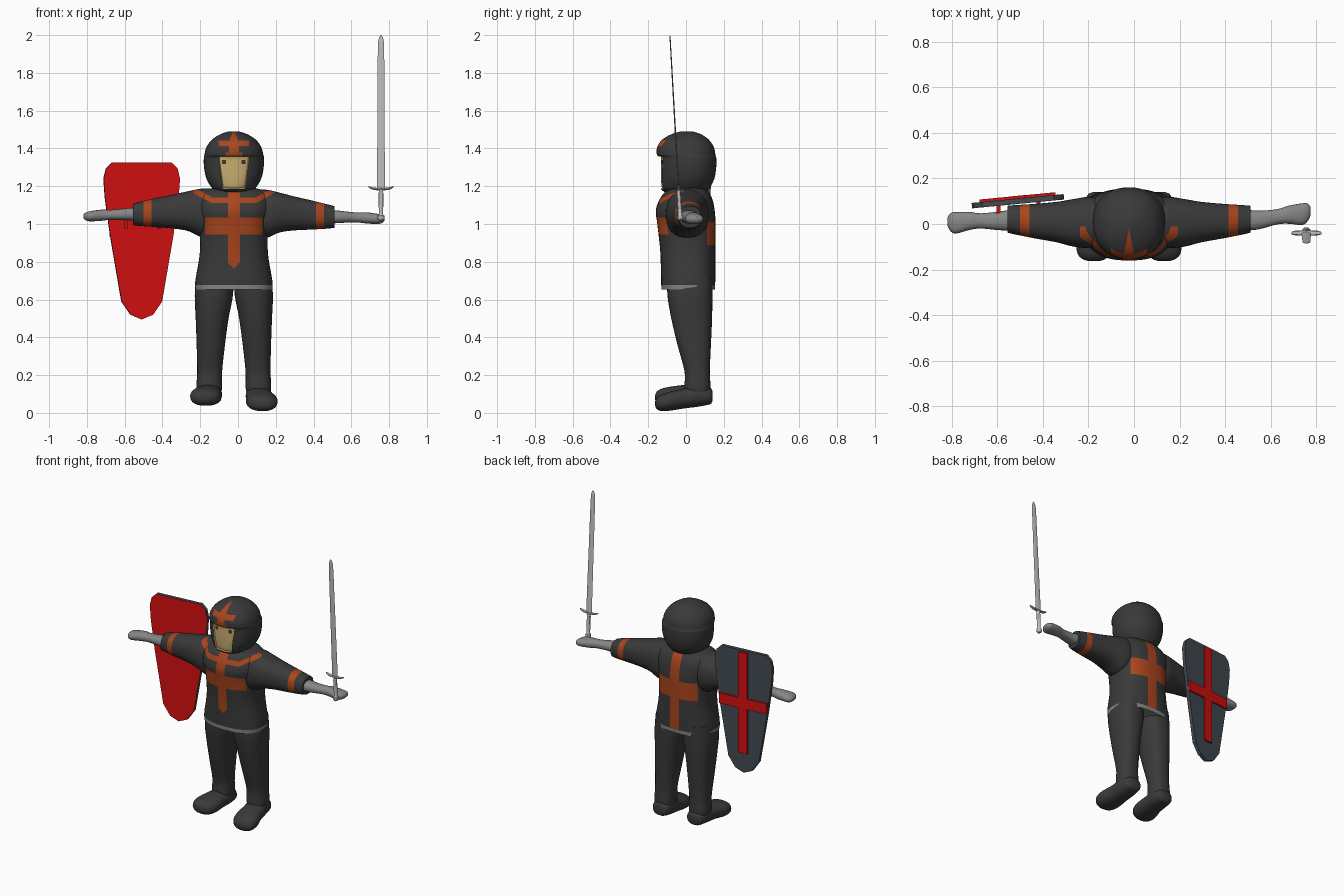
import bpy, bmesh, math
from mathutils import Vector, Matrix

if "Cube" in bpy.data.objects:
    bpy.data.objects.remove(bpy.data.objects["Cube"])

COLS = dict(charcoal=(.042, .042, .043), orange=(.40, .06, .012), tan=(.56, .41, .16),
            eye_dark=(.05, .035, .02), grey=(.24, .24, .24), red=(.65, .005, .005),
            slate=(.055, .068, .08), steel=(.55, .55, .55))
MAT = {}
for k, c in COLS.items():
    MAT[k] = bpy.data.materials.new(k)
    MAT[k].diffuse_color = (*c, 1)
C = -.022  # body centre line in x


def finish(bm, name, mats, angle=45):
    bmesh.ops.recalc_face_normals(bm, faces=bm.faces[:])
    me = bpy.data.meshes.new(name)
    bm.to_mesh(me)
    bm.free()
    for m in mats:
        me.materials.append(MAT[m])
    ob = bpy.data.objects.new(name, me)
    bpy.context.collection.objects.link(ob)
    bpy.ops.object.select_all(action='DESELECT')
    ob.select_set(True)
    bpy.context.view_layer.objects.active = ob
    bpy.ops.object.shade_smooth_by_angle(angle=math.radians(angle))
    return ob


def loft(axis, st, n=40, p=2.3, steps=4):
    """Skin through stations (t, a0, a1, b0, b1): position on axis, then the box of the section."""
    rows = []
    for i in range(len(st) - 1):
        q = [st[max(i - 1, 0)], st[i], st[i + 1], st[min(i + 2, len(st) - 1)]]
        for k in range(steps):
            u = k / steps
            rows.append([.5 * (2 * b + (c - a) * u + (2 * a - 5 * b + 4 * c - d) * u * u
                               + (3 * b - a - 3 * c + d) * u ** 3) for a, b, c, d in zip(*q)])
    rows.append(st[-1])
    bm = bmesh.new()
    rings = []
    for t, a0, a1, b0, b1 in rows:
        ring = []
        for j in range(n):
            w = 2 * math.pi * j / n
            ca, sa = math.cos(w), math.sin(w)
            a = (a0 + a1) / 2 + (a1 - a0) / 2 * math.copysign(abs(ca) ** (2 / p), ca)
            b = (b0 + b1) / 2 + (b1 - b0) / 2 * math.copysign(abs(sa) ** (2 / p), sa)
            ring.append(bm.verts.new({'x': (t, a, b), 'y': (a, t, b), 'z': (a, b, t)}[axis]))
        rings.append(ring)
    for r, s in zip(rings, rings[1:]):
        for j in range(n):
            bm.faces.new((r[j], r[(j + 1) % n], s[(j + 1) % n], s[j]))
    bm.faces.new(rings[0])
    bm.faces.new(rings[-1])
    return bm


def paint(bm, idx, planes):
    """Cut out the convex region n.p < c of all planes and colour it."""
    inside = bm.faces[:]
    for *n, c in planes:
        n = Vector(n)
        geom = set(inside)
        for f in inside:
            geom.update(f.edges)
            geom.update(f.verts)
        r = bmesh.ops.bisect_plane(bm, geom=list(geom), dist=1e-5,
                                   plane_co=n * c / n.length_squared, plane_no=n)
        cand = set(f for f in r['geom'] if isinstance(f, bmesh.types.BMFace)) | set(f for f in inside if f.is_valid)
        inside = [f for f in cand if f.calc_center_median().dot(n) < c]
    for f in inside:
        f.material_index = idx
    return inside


def width(w, x=C):
    return [(1, 0, 0, x + w), (-1, 0, 0, w - x)]


def zband(a, b):
    return [(0, 0, 1, b), (0, 0, -1, -a)]


FRONT, BACK = [(0, 1, 0, -.01)], [(0, -1, 0, -.02)]


def collar_wing(bm, idx, s):
    # sloping collar end towards one shoulder
    k = .55
    base = 1.112 - k * .12 - k * s * C
    paint(bm, idx, FRONT + [(s, 0, 0, s * C + .215), (-s, 0, 0, -s * C - .12),
                            (-k * s, 0, 1, base + .032), (k * s, 0, -1, -base)])


def sym(t, r, y0, y1):
    return (t, C - r, C + r, y0, y1)


# tunic with crosses, collar and hem
bm = loft('z', [sym(.652, .203, -.13, .153), sym(.70, .204, -.132, .155), sym(.85, .18, -.136, .155),
                sym(1.0, .184, -.152, .156), sym(1.07, .20, -.16, .152), sym(1.13, .195, -.14, .14),
                sym(1.175, .16, -.105, .115), sym(1.195, .09, -.06, .08)], n=56, p=2.5)
paint(bm, 2, zband(.6, .678))
paint(bm, 1, FRONT + width(.032) + zband(.80, 1.3))
paint(bm, 1, FRONT + [(-1, 0, -1, -C - .765), (1, 0, -1, C - .765)] + zband(.7, .80) + width(.032))
paint(bm, 1, FRONT + width(.153) + zband(.945, 1.035))
paint(bm, 1, BACK + width(.034) + zband(.68, 1.3))
paint(bm, 1, BACK + width(.145) + zband(.89, 1.01))
paint(bm, 1, FRONT + width(.12) + zband(1.112, 1.14))
for s in (-1, 1):
    collar_wing(bm, 1, s)
finish(bm, 'tunic', ['charcoal', 'orange', 'grey'])

# hood with inset face, eyes and brow cross
bm = loft('z', [sym(1.17, .085, -.115, .10), sym(1.19, .115, -.135, .125), sym(1.24, .145, -.14, .15),
                sym(1.30, .158, -.14, .16), sym(1.352, .159, -.14, .16), sym(1.365, .156, -.154, .156),
                sym(1.405, .146, -.153, .148), sym(1.445, .118, -.128, .122),
                sym(1.475, .072, -.078, .08), sym(1.491, .025, -.025, .03)], n=48, p=2.2)
face = FRONT + [(1, 0, -.13, C + .083 - .13 * 1.36), (-1, 0, -.13, -C + .083 - .13 * 1.36)] + zband(1.186, 1.357)
paint(bm, 2, face)
for s in (-1, 1):
    paint(bm, 3, FRONT + width(.011, C + s * .053) + zband(1.318, 1.34))
paint(bm, 1, [(1, .2, 0, C - .004), (-1, .2, 0, -C - .004)] + FRONT + zband(1.358, 1.5))
paint(bm, 1, FRONT + width(.08) + zband(1.412, 1.442))
paint(bm, 1, FRONT + width(.045) + zband(1.36, 1.378))
bmesh.ops.inset_region(bm, faces=[f for f in bm.faces if f.material_index in (2, 3)],
                       thickness=.002, depth=-.008, use_even_offset=True)
finish(bm, 'hood', ['charcoal', 'orange', 'tan', 'eye_dark'])

# arms: sleeves with bands, bare forearms and hands
SLEEVE = [(.06, -.09, .10, .96, 1.185), (.16, -.105, .12, .93, 1.188), (.24, -.10, .11, .962, 1.174),
          (.32, -.08, .097, .976, 1.156), (.42, -.062, .088, .984, 1.136),
          (.50, -.046, .083, .99, 1.117), (.533, -.038, .08, .994, 1.108)]
FORE = [(.50, -.03, .065, 1.015, 1.09), (.57, -.027, .055, 1.02, 1.083), (.65, -.02, .047, 1.022, 1.075),
        (.70, -.026, .053, 1.017, 1.076), (.76, -.042, .053, 1.014, 1.068),
        (.785, -.03, .047, 1.02, 1.06), (.797, -.008, .03, 1.032, 1.05)]
for s, side in ((-1, 'left'), (1, 'right')):
    def place(r):
        d, y0, y1, z0, z1 = r
        dy = max(0, d - .55) * .18 if s > 0 else 0
        dz = -.014 * min(1, d / .45) if s > 0 else 0
        return (C + s * d, y0 + dy, y1 + dy, z0 + dz, z1 + dz)
    bm = loft('x', [place(r) for r in SLEEVE])
    paint(bm, 1, width(.021, C + s * .457))
    collar_wing(bm, 1, s)
    finish(bm, side + '_sleeve', ['charcoal', 'orange'])
    finish(loft('x', [place(r) for r in FORE], n=24), side + '_forearm', ['grey'])

# legs and boots (the right boot points down)
for s, side in ((-1, 'left'), (1, 'right')):
    def leg(z, d, r, y0, y1):
        x = C + s * d
        return (z, x - r, x + r, y0, y1)
    finish(loft('z', [leg(.72, .10, .098, -.10, .14), leg(.62, .106, .101, -.098, .14),
                      leg(.50, .115, .087, -.078, .138), leg(.36, .122, .075, -.045, .132),
                      leg(.22, .128, .066, -.008, .126), leg(.14, .13, .068, -.008, .13),
                      leg(.09, .13, .06, 0, .125)]), side + '_leg', ['charcoal'])

    def boot(y, d, r, z0, z1):
        x = C + s * d
        drop = (.024 + (.135 - y) * .10 - .02) if s > 0 else 0
        return (y, x - r, x + r, max(z0 - drop, 0), z1 - drop * (1 if y < 0 else .2))
    finish(loft('y', [boot(.14, .128, .03, .065, .115), boot(.125, .129, .055, .05, .135),
                      boot(.06, .131, .068, .044, .15), boot(-.01, .137, .072, .042, .148),
                      boot(-.08, .147, .083, .038, .139), boot(-.13, .152, .074, .04, .128),
                      boot(-.155, .154, .048, .054, .112), boot(-.163, .154, .02, .07, .095)], n=32),
           side + '_boot', ['charcoal'])

# sword, built upright at the origin and then leaned forward
LEAN = Matrix.Translation((.757, -.03, 1.02)) @ Matrix.Rotation(math.atan2(.055, .98), 4, 'X')


def box4(t, a, b):
    return (t, -a, a, -b, b)


blade = loft('z', [box4(.165, .021, .004), box4(.9, .017, .003), box4(.95, .015, .003),
                   box4(.972, .009, .002), box4(.981, .002, .001)], n=4, p=2, steps=1)
grip = loft('z', [box4(0, .010, .010), box4(.008, .018, .016), box4(.024, .018, .016), box4(.034, .011, .011),
                  box4(.10, .013, .012), box4(.17, .011, .010)], n=12, p=2, steps=2)
guard = loft('x', [(t, -h, h, z - h * .6, z + h * .6) for t, h, z in
                   ((-.066, .005, .178), (-.05, .010, .17), (-.02, .011, .165), (.02, .011, .165),
                    (.05, .010, .17), (.066, .005, .178))], n=8, p=2, steps=2)
for b, nm in ((blade, 'sword_blade'), (grip, 'sword_grip'), (guard, 'sword_guard')):
    finish(b, nm, ['steel'], 30).matrix_world = LEAN

# shield: slate outside, red inside, turned a little about z
TURN = Matrix.Translation((-.51, .1, 0)) @ Matrix.Rotation(math.radians(5.5), 4, 'Z')
half = [(.158, 1.325), (.19, 1.295), (.203, 1.24), (.196, 1.14), (.168, .94), (.108, .59), (.06, .52)]
outline = half + [(0, .495)] + [(-u, z) for u, z in reversed(half)]
bm = bmesh.new()
f = bm.faces.new([bm.verts.new((u, -.012, z)) for u, z in outline])
r = bmesh.ops.extrude_face_region(bm, geom=[f], use_keep_orig=True)
bmesh.ops.translate(bm, vec=(0, .024, 0), verts=[g for g in r['geom'] if isinstance(g, bmesh.types.BMVert)])
bmesh.ops.recalc_face_normals(bm, faces=bm.faces[:])
for f in bm.faces:
    f.material_index = int(f.calc_center_median().y < -.011)
finish(bm, 'shield', ['slate', 'red'], 20).matrix_world = TURN


def block(name, x0, x1, y0, y1, z0, z1, mat, m=Matrix()):
    bm = bmesh.new()
    bmesh.ops.create_cube(bm, size=1)
    for v in bm.verts:
        v.co = ((x0 + x1) / 2 + v.co.x * (x1 - x0), (y0 + y1) / 2 + v.co.y * (y1 - y0),
                (z0 + z1) / 2 + v.co.z * (z1 - z0))
    finish(bm, name, [mat], 20).matrix_world = m


# shield cross and the two arm straps
block('shield_cross_upright', -.031, .031, .008, .024, .63, 1.315, 'red', TURN)
block('shield_cross_bar', -.168, .168, .008, .0235, .935, 1.005, 'red', TURN)
for i, x in enumerate((-.595, -.42)):
    block(f'shield_strap_{i + 1}', x - .009, x + .009, .03, .10, .975, 1.07, 'red')

for m in bpy.data.materials:
    if m.users and not m.is_grease_pencil:
        m.use_nodes = True
        m.node_tree.nodes["Principled BSDF"].inputs["Base Color"].default_value = m.diffuse_color
